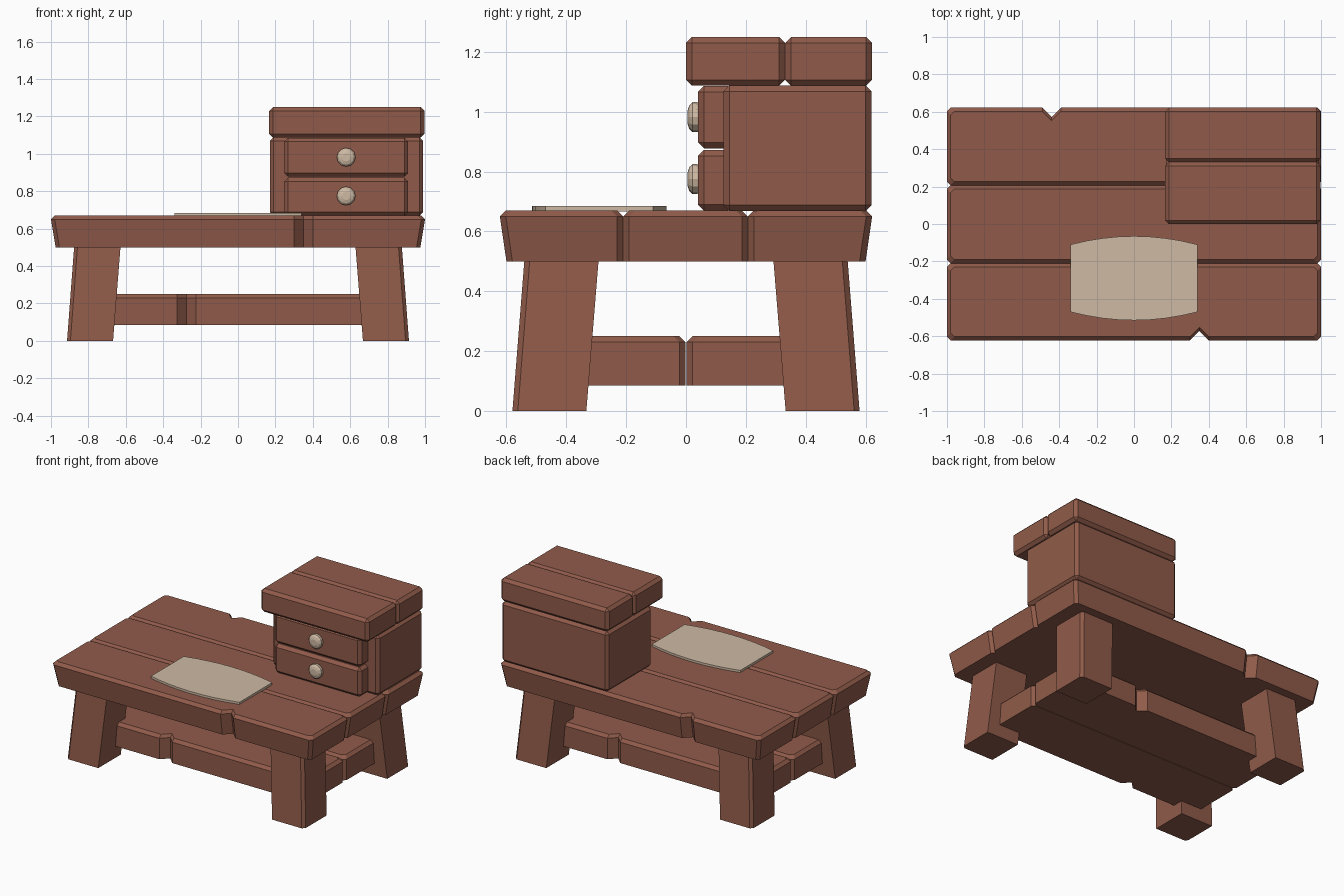
import bpy, bmesh, math

if "Cube" in bpy.data.objects:
    bpy.data.objects.remove(bpy.data.objects["Cube"])


def material(name, rgb):
    m = bpy.data.materials.new(name)
    m.diffuse_color = (*rgb, 1)
    m.use_nodes = True
    m.node_tree.nodes["Principled BSDF"].inputs["Base Color"].default_value = m.diffuse_color
    return m


WOOD = material("reddish brown wood", (0.28, 0.105, 0.068))
PALE = material("pale tan", (0.62, 0.49, 0.37))


def finish(name, bm, mat):
    bmesh.ops.recalc_face_normals(bm, faces=bm.faces)
    me = bpy.data.meshes.new(name)
    bm.to_mesh(me)
    bm.free()
    me.materials.append(mat)
    ob = bpy.data.objects.new(name, me)
    bpy.context.collection.objects.link(ob)
    return ob


def loft(name, rings, mat):
    """Stack of equal-length rings, capped at both ends."""
    bm = bmesh.new()
    loops = [[bm.verts.new(p) for p in r] for r in rings]
    n = len(loops[0])
    for a, b in zip(loops, loops[1:]):
        for i in range(n):
            j = (i + 1) % n
            bm.faces.new((a[i], a[j], b[j], b[i]))
    bm.faces.new(loops[0][::-1])
    bm.faces.new(loops[-1])
    return finish(name, bm, mat)


def ring(x0, x1, y0, y1, z, front=None, back=None, c=0.02, w=0.05, d=0.05):
    """Plank outline with cut corners and an optional notch per long edge."""
    p = [(x0, y0 + c), (x0 + c, y0)]
    if front is not None:
        p += [(front - w, y0), (front, y0 + d), (front + w, y0)]
    p += [(x1 - c, y0), (x1, y0 + c), (x1, y1 - c), (x1 - c, y1)]
    if back is not None:
        p += [(back + w, y1), (back, y1 - d), (back - w, y1)]
    p += [(x0 + c, y1), (x0, y1 - c)]
    return [(x, y, z) for x, y in p]


def plank(name, hx, y0, y1, z0, z1, taper=(0, 0, 0), front=None, back=None):
    """Plank with chamfered top; taper = bottom inset in x, front, back."""
    tx, tf, tb = taper
    c = 0.02
    loft(name, [
        ring(-hx + tx, hx - tx, y0 + tf, y1 - tb, z0, front, back),
        ring(-hx, hx, y0, y1, z1 - c, front, back),
        ring(-hx + c, hx - c, y0 + c, y1 - c, z1, front, back),
    ], WOOD)


def box(name, x, y, z, bevel=0.02):
    bm = bmesh.new()
    bmesh.ops.create_cube(bm, size=1)
    for v in bm.verts:
        v.co = [r[0] if k < 0 else r[1] for k, r in zip(v.co, (x, y, z))]
    bmesh.ops.bevel(bm, geom=bm.edges[:], offset=bevel, segments=1,
                    profile=0.5, affect='EDGES')
    finish(name, bm, WOOD)


# Table top: three planks, outer edges taper inward below
plank("top_plank_front", 1.0, -0.622, -0.21, 0.5, 0.67, (0.025, 0.022, 0), front=0.35)
plank("top_plank_middle", 1.0, -0.21, 0.207, 0.5, 0.67, (0.025, 0, 0))
plank("top_plank_back", 1.0, 0.207, 0.622, 0.5, 0.67, (0.025, 0, 0.022), back=-0.44)

# Low shelf: two planks with opposite notches
plank("shelf_plank_front", 0.82, -0.40, -0.002, 0.085, 0.25, front=-0.275)
plank("shelf_plank_back", 0.82, 0.002, 0.40, 0.085, 0.25, back=0.275)

# Splayed legs with a cut outer corner
for sx, xn in ((-1, "left"), (1, "right")):
    for sy, yn in ((-1, "front"), (1, "back")):
        rings = []
        for z, xi, xo, yi, yo in ((0, 0.668, 0.914, 0.333, 0.58),
                                  (0.505, 0.628, 0.876, 0.292, 0.54)):
            c = 0.018
            pts = [(xi, yi), (xo, yi), (xo, yo - c), (xo - c, yo), (xi, yo)]
            rings.append([(sx * x, sy * y, z) for x, y in pts])
        loft(f"{yn}_{xn}_leg", rings, WOOD)

# Drawer cabinet with a two-plank lid
box("cabinet_body", (0.17, 0.99), (0.125, 0.62), (0.668, 1.088))
box("lid_plank_front", (0.167, 0.997), (0.0, 0.331), (1.087, 1.25))
box("lid_plank_back", (0.167, 0.997), (0.331, 0.622), (1.087, 1.25))

# Drawers and round knobs
for name, z0, z1, kz in (("lower", 0.67, 0.873, 0.775), ("upper", 0.878, 1.086, 0.982)):
    box(f"{name}_drawer", (0.247, 0.91), (0.04, 0.16), (z0, z1))
    rings = []
    for r, y in ((0.045, 0.05), (0.05, 0.036), (0.05, 0.022), (0.04, 0.011), (0.022, 0.005)):
        rings.append([(0.578 + r * math.cos(a * math.tau / 12), y,
                       kz + r * math.sin(a * math.tau / 12)) for a in range(12)])
    loft(f"{name}_drawer_knob", rings, PALE)

# Sheet of paper with bowed front and back edges
bow = [(-0.34 + 0.68 * i / 8) for i in range(9)]
edge = [(x, 0.18 + 0.045 * (1 - (x / 0.34) ** 2)) for x in bow]
outline = [(x, -0.29 - h) for x, h in edge] + [(x, -0.29 + h) for x, h in edge[::-1]]
loft("paper_sheet", [[(x, y, z) for x, y in outline] for z in (0.667, 0.685)], PALE)
